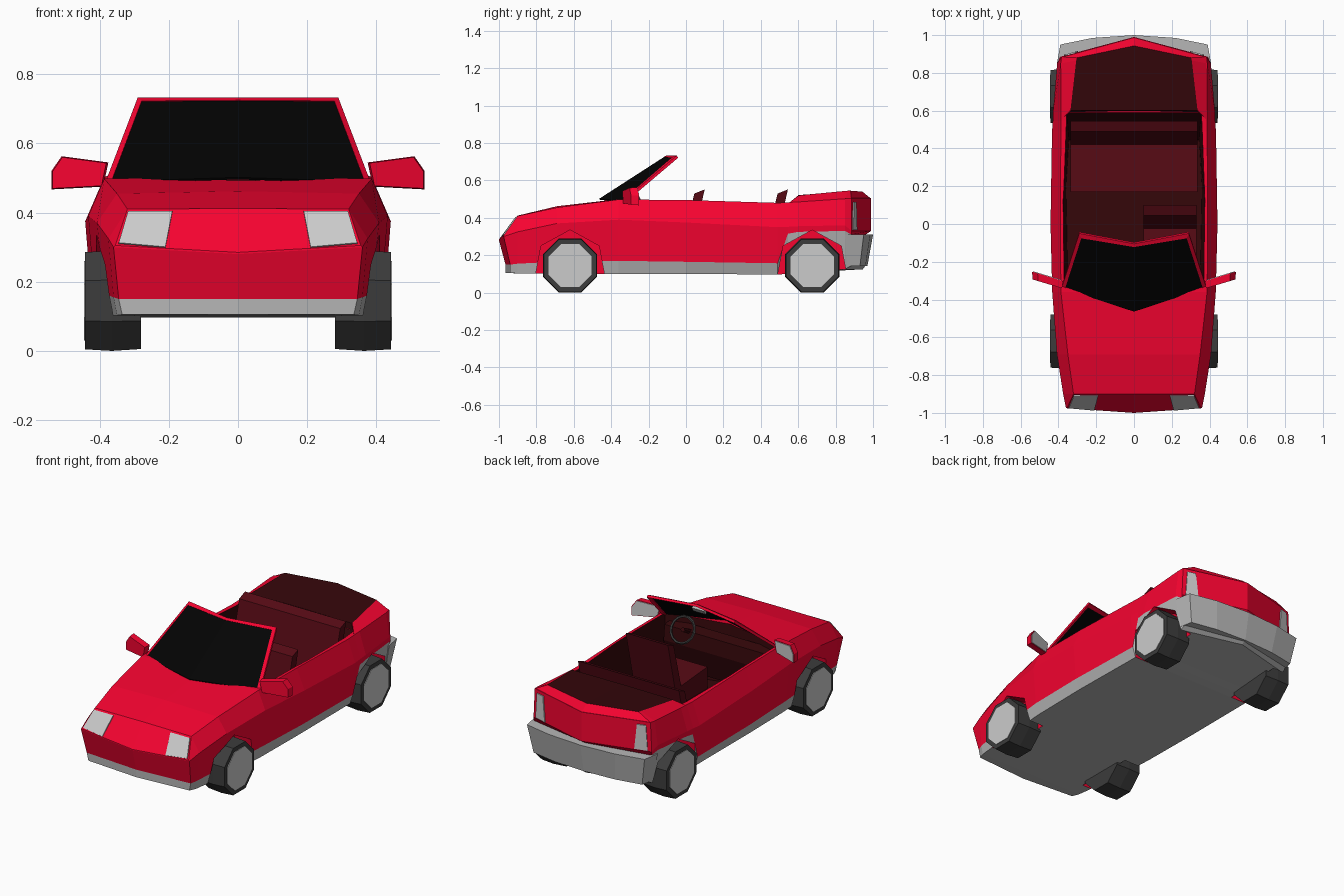
import bpy, bmesh
from math import cos, sin, pi
from mathutils import Vector

if "Cube" in bpy.data.objects:
    bpy.data.objects.remove(bpy.data.objects["Cube"])


def material(name, r, g, b):
    m = bpy.data.materials.new(name)
    m.diffuse_color = (r, g, b, 1)
    m.use_nodes = True
    m.node_tree.nodes["Principled BSDF"].inputs["Base Color"].default_value = m.diffuse_color
    return m


RED = material("red_paint", .93, .001, .03)
GREY = material("grey_trim", .47, .47, .47)
DARK = material("dark_red_lining", .035, .002, .003)
SEAT = material("dark_red_seat", .09, .003, .007)
BLACK = material("black_glass", .001, .001, .001)
TYRE = material("tyre_rubber", .045, .045, .045)
SILVER = material("silver", .55, .55, .55)


def make(name, bm, mats, mirror=False):
    bmesh.ops.recalc_face_normals(bm, faces=bm.faces)
    me = bpy.data.meshes.new(name)
    bm.to_mesh(me)
    bm.free()
    for m in mats:
        me.materials.append(m)
    ob = bpy.data.objects.new(name, me)
    bpy.context.collection.objects.link(ob)
    if mirror:
        ob.modifiers.new("Mirror", 'MIRROR')
    return ob


def loft(name, rings, mats, mirror=False, index=0):
    """Skin equal-sized rings of points and cap both ends."""
    bm = bmesh.new()
    rows = [[bm.verts.new(p) for p in r] for r in rings]
    n = len(rows[0])
    for a, b in zip(rows, rows[1:]):
        for k in range(n):
            bm.faces.new((a[k], a[(k + 1) % n], b[(k + 1) % n], b[k]))
    bm.faces.new(rows[0])
    bm.faces.new(rows[-1])
    for f in bm.faces:
        f.material_index = index
    return make(name, bm, mats, mirror)


def plate(name, pts, off, mat):
    """Thin mirrored panel straddling the surface it lies on."""
    o = Vector(off)
    return loft(name, [[Vector(p) - o for p in pts], [Vector(p) + o for p in pts]], [mat], True)


def plan(half, z):
    """Symmetric plan outline from its right half."""
    return [(x, y, z) for x, y in half] + [(-x, y, z) for x, y in reversed(half) if x > 0]


# Body sections: y side, y centre, then x/z of bottom, sill, waist, shoulder, and centre z
STATIONS = [
    (-.975, -1.0, .335, .105, .345, .15, .36, .30, .355, .305, .285),
    (-.90, -.90, .35, .103, .36, .155, .375, .325, .32, .41, .412),
    (-.69, -.69, .375, .10, .385, .165, .408, .37, .35, .455, .462),
    (-.36, -.36, .40, .10, .415, .17, .433, .39, .387, .498, .50),
    (0, 0, .405, .10, .425, .165, .442, .375, .39, .495, .495),
    (.49, .49, .40, .097, .42, .157, .434, .35, .387, .48, .48),
    (.545, .545, .40, .10, .427, .315, .43, .352, .386, .482, .482),
    (.60, .60, .40, .105, .426, .325, .428, .355, .386, .485, .485),
    (.85, .945, .375, .125, .405, .33, .407, .36, .388, .502, .502),
    (.885, .99, .365, .145, .39, .31, .392, .33, .384, .505, .505),
]
LAST = len(STATIONS) - 1
TUCK = {0: .035, LAST: -.03}
bm = bmesh.new()
rows = []
for i, (y, yc, xb, zb, xs, zs, xw, zw, xt, zt, zc) in enumerate(STATIONS):
    d = TUCK.get(i, 0)
    e = 0 if i == LAST else d
    rows.append([bm.verts.new(p) for p in (
        (0, yc + d, zb), (xb, y + e, zb), (xs, y + e, zs), (xw, y, zw), (xt, y, zt), (0, yc, zc))])
for a, b in zip(rows, rows[1:]):
    for k in range(5):
        f = bm.faces.new((a[k], a[k + 1], b[k + 1], b[k]))
        f.material_index = 1 if k < 2 else 0
for i, d in TUCK.items():
    y, yc, xb, zb, xs, zs, xw, zw, xt, zt, zc = STATIONS[i]
    r = rows[i]
    mid = [r[0], bm.verts.new((0, yc + d, zs)), bm.verts.new((0, yc, zc - zt + zw)), r[5]]
    for k in range(3):
        f = bm.faces.new((r[k + 1], r[k + 2], mid[k + 1], mid[k]))
        f.material_index = 1 if k == 0 else 0
MATS = [RED, GREY, DARK]
body = make("body", bm, MATS, True)

# Cabin opening and wheel arches cut from the body
WHEEL_Y = (-.62, .675)
cutters = [loft("cabin_cutter", [
    plan([(0, -.40), (.35, -.31), (.36, .2), (.345, .445)], .15),
    plan([(0, -.43), (.375, -.335), (.38, .1), (.36, .64)], .60)], MATS, index=2)]
for y in WHEEL_Y:
    arch = [(-.195, .04), (-.155, .25), (0, .335), (.155, .25), (.195, .04)]
    cutters.append(loft("arch_cutter", [[(x, y + a, z) for a, z in arch] for x in (.30, .6)],
                        MATS, True))
for c in cutters:
    c.hide_render = True
    m = body.modifiers.new("Cut", 'BOOLEAN')
    m.operation = 'DIFFERENCE'
    m.solver = 'EXACT'
    m.object = c
dg = bpy.context.evaluated_depsgraph_get()
cut = bpy.data.meshes.new_from_object(body.evaluated_get(dg))
body.modifiers.clear()
body.data = cut
for c in cutters:
    bpy.data.objects.remove(c)

# Rear deck: sloping red rim around the dark folded-roof cover
deck = loft("rear_deck", [
    [(0, .598, .475), (.355, .59, .475), (.385, .55, .48), (.388, .85, .50), (.384, .884, .503), (0, .989, .503)],
    [(0, .60, .522), (.334, .60, .52), (.336, .604, .52), (.306, .865, .545), (.302, .88, .545), (0, .943, .54)],
], [RED, DARK], True)
deck.data.polygons[len(deck.data.polygons) - 1].material_index = 1
deck.data.polygons[0].material_index = 1

# Rear bumper
loft("rear_bumper", [
    plan([(0, .97), (.20, .96), (.36, .93), (.375, .86)], .143),
    plan([(0, 1.0), (.22, .985), (.39, .95), (.408, .85)], .31)], [GREY])

# Headlights and tail lights
plate("headlights", [(.19, -.908, .402), (.318, -.908, .402), (.345, -.972, .31), (.21, -.984, .298)],
      (0, -.004, .003), SILVER)
plate("tail_lights", [(.295, .91, .335), (.37, .89, .335), (.36, .892, .485), (.31, .906, .485)],
      (.002, .006, 0), SILVER)

# Windscreen: black panes inside a thin red frame
outer = [Vector(p) for p in ((.382, -.335, .492), (.29, -.05, .733), (0, -.105, .733))]
inner = [Vector(p) for p in ((.366, -.345, .492), (.279, -.076, .723), (0, -.122, .725))]
depth = Vector((0, .008, -.012))
loft("windscreen_frame", [[o, n, n + depth, o + depth] for o, n in zip(outer, inner)], [RED], True)
plate("windscreen_glass", [p + depth * .4 for p in inner] + [(0, -.462, .499)],
      (0, .002, -.003), BLACK)

# Interior mirror
loft("interior_mirror", [[(x, -.14, .68), (x, -.125, .675), (x, -.11, .70), (x, -.125, .707)]
                         for x in (-.04, .04)], [GREY])

# Side mirrors with silver glass at the back
shell = [(.375, .545), (.51, .563), (.54, .52), (.54, .467), (.39, .475)]


def mirror_ring(back, s):
    pts = [(.475 + (x - .475) * s, .515 + (z - .515) * s) for x, z in shell]
    return [(x, -.342 + .3 * (x - .375) + back, z) for x, z in pts]


loft("side_mirrors", [mirror_ring(0, .94), mirror_ring(.04, 1)], [RED], True)
loft("side_mirror_glass", [mirror_ring(.036, .92), mirror_ring(.044, .92)], [SILVER], True)

# Seats: one profile for the rear bench and the driver's seat
seat = [(.17, .145), (.17, .28), (.42, .26), (.49, .53), (.545, .552), (.45, .145)]
for name, x0, x1, dy in (("rear_bench", -.335, .335, 0), ("driver_seat", .05, .33, -.445)):
    loft(name, [[(x, y + dy, z) for y, z in seat] for x in (x0, x1)], [SEAT])

# Dashboard
loft("dashboard", [[(x, -.36, .19), (x, -.36, .46), (x, -.29, .45), (x, -.28, .36), (x, -.33, .19)]
                   for x in (-.345, .345)], [DARK])

# Steering wheel and column
centre, axis = Vector((.19, -.24, .478)), Vector((0, .88, .47))
side, up = Vector((1, 0, 0)), Vector((0, -.47, .88))


def circle(c, r, n):
    return [c + side * r * cos(2 * pi * i / n) + up * r * sin(2 * pi * i / n) for i in range(n)]


bpy.ops.mesh.primitive_torus_add(major_segments=14, minor_segments=5, major_radius=.075,
                                 minor_radius=.008, location=centre,
                                 rotation=axis.to_track_quat('Z', 'Y').to_euler())
bpy.context.object.name = "steering_wheel"
bpy.context.object.data.materials.append(TYRE)
loft("steering_column", [circle(centre - axis * .12, .014, 6), circle(centre, .014, 6)], [DARK])


# Wheels: eight-sided tyres with silver hubs
def octagon(x, y, r):
    return [(x, y + r * cos(pi / 8 + i * pi / 4), .145 + r * sin(pi / 8 + i * pi / 4)) for i in range(8)]


for label, y in zip(("front", "rear"), WHEEL_Y):
    loft(label + "_tyres", [octagon(.28, y, .151), octagon(.365, y, .157), octagon(.443, y, .152)],
         [TYRE], True)
    loft(label + "_hubs", [octagon(.42, y, .125), octagon(.446, y, .125)], [SILVER], True)
